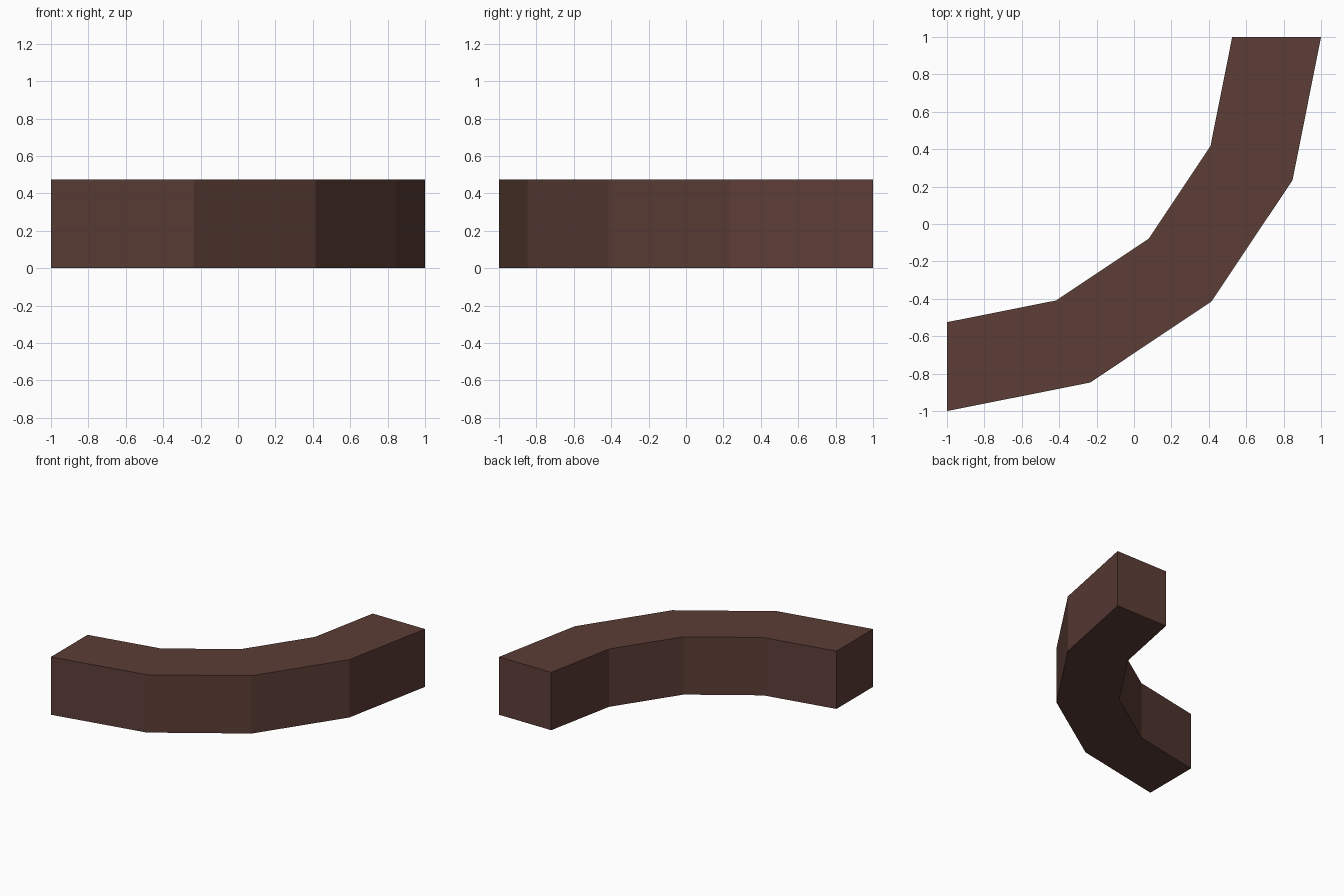
import bpy, bmesh, math

if "Cube" in bpy.data.objects:
    bpy.data.objects.remove(bpy.data.objects["Cube"])

OUTER, INNER, HEIGHT, STEPS = 2.0, 1.525, 0.475, 4
CENTRE = (-1.0, 1.0)

brown = bpy.data.materials.new("dark brown")
brown.diffuse_color = (0.107, 0.047, 0.037, 1)
brown.use_nodes = True
brown.node_tree.nodes["Principled BSDF"].inputs["Base Color"].default_value = brown.diffuse_color


def arc(radius):
    """Points of a quarter circle around the corner CENTRE."""
    angles = [math.radians(-90 + 90 * i / STEPS) for i in range(STEPS + 1)]
    return [(CENTRE[0] + radius * math.cos(a), CENTRE[1] + radius * math.sin(a))
            for a in angles]


# Quarter-ring curb: four quads in plan, extruded upwards
bm = bmesh.new()
outer = [bm.verts.new((x, y, 0)) for x, y in arc(OUTER)]
inner = [bm.verts.new((x, y, 0)) for x, y in arc(INNER)]
base = [bm.faces.new((outer[i], outer[i + 1], inner[i + 1], inner[i]))
        for i in range(STEPS)]
new = bmesh.ops.extrude_face_region(bm, geom=base, use_keep_orig=True)["geom"]
bmesh.ops.translate(bm, vec=(0, 0, HEIGHT),
                    verts=[g for g in new if isinstance(g, bmesh.types.BMVert)])
bmesh.ops.recalc_face_normals(bm, faces=bm.faces)

mesh = bpy.data.meshes.new("curved_block")
bm.to_mesh(mesh)
bm.free()
mesh.materials.append(brown)
block = bpy.data.objects.new("curved_block", mesh)
bpy.context.collection.objects.link(block)
